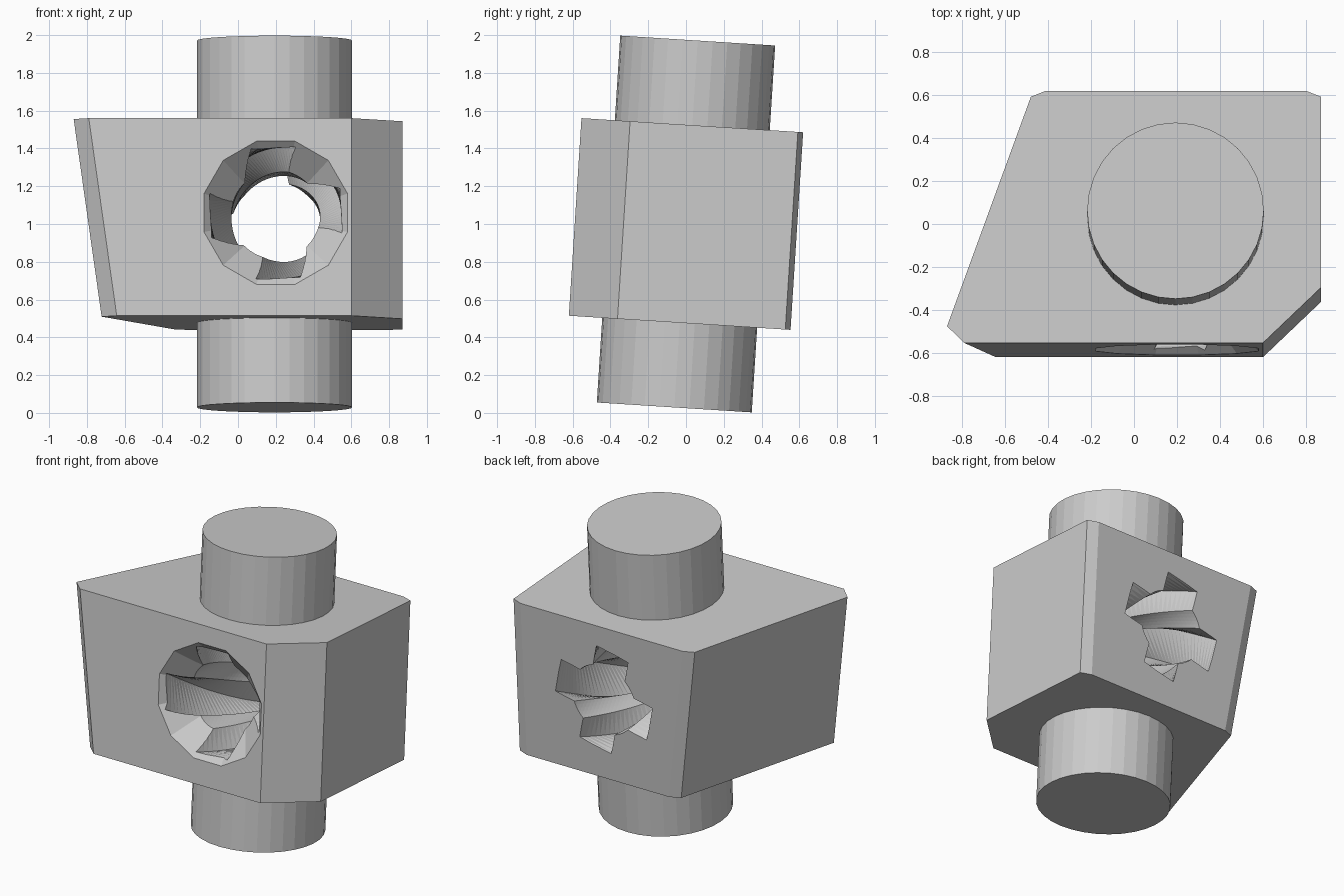
import bpy, bmesh, math
from mathutils import Matrix, Vector

if "Cube" in bpy.data.objects:
    bpy.data.objects.remove(bpy.data.objects["Cube"], do_unlink=True)

# One grey for the whole part
grey = bpy.data.materials.new("light grey")
grey.use_nodes = True
grey.diffuse_color = (0.6, 0.6, 0.6, 1)
grey.node_tree.nodes["Principled BSDF"].inputs["Base Color"].default_value = (0.6, 0.6, 0.6, 1)

# The whole model leans back slightly around its centre
LEAN = Matrix.Translation((0, 0, 1)) @ Matrix.Rotation(-math.radians(3.65), 4, 'X')
HALF_Y, HALF_Z = 0.588, 0.524
BORE = Vector((0.2, 0, 0.022))
SHAFT_X, SHAFT_R, SHAFT_END = 0.193, 0.411, 0.973


def loft(name, loops, triangulate=False):
    """Closed solid through a list of equal-length loops of points."""
    bm = bmesh.new()
    rings = [[bm.verts.new(LEAN @ Vector(p)) for p in loop] for loop in loops]
    for a, b in zip(rings, rings[1:]):
        for i in range(len(a)):
            j = (i + 1) % len(a)
            bm.faces.new((a[i], a[j], b[j], b[i]))
    bm.faces.new(rings[0][::-1])
    bm.faces.new(rings[-1])
    if triangulate:
        bmesh.ops.triangulate(bm, faces=bm.faces[:])
    bmesh.ops.recalc_face_normals(bm, faces=bm.faces[:])
    mesh = bpy.data.meshes.new(name)
    bm.to_mesh(mesh)
    bm.free()
    mesh.materials.append(grey)
    obj = bpy.data.objects.new(name, mesh)
    bpy.context.collection.objects.link(obj)
    return obj


def ring(radius, count, y, start=0.0):
    """Regular polygon around the bore axis."""
    angles = [start + math.tau * i / count for i in range(count)]
    return [BORE + Vector((radius * math.cos(t), y, radius * math.sin(t))) for t in angles]


def cut(target, cutter):
    cutter.hide_render = True
    mod = target.modifiers.new("cut", 'BOOLEAN')
    mod.operation, mod.solver, mod.object = 'DIFFERENCE', 'EXACT', cutter
    bpy.context.view_layer.objects.active = target
    bpy.ops.object.modifier_apply(modifier=mod.name)
    bpy.data.objects.remove(cutter, do_unlink=True)


# Body: plan outline with trimmed corners; the left side slants inward downward
right_side = [(0.6, -HALF_Y), (0.87, -0.33), (0.87, 0.56), (0.8, HALF_Y)]
left_side = [(-0.41, HALF_Y), (-0.48, 0.56), (-0.87, -0.51), (-0.79, -HALF_Y)]


def outline(z, inset):
    return [(x, y, z) for x, y in right_side] + [(x + inset, y, z) for x, y in left_side]


body = loft("body", [outline(-HALF_Z, 0.148), outline(HALF_Z, 0)])

# Twisted bore: a round hole with four square grooves
ARM, HALF_W, CORE = 0.345, 0.119, 0.235
edge = math.asin(HALF_W / CORE)
section = []
for k in range(4):
    turn = Matrix.Rotation(k * math.pi / 2, 2)
    pts = [(ARM, -HALF_W), (ARM, HALF_W)]
    for i in range(6):
        t = edge + (math.pi / 2 - 2 * edge) * i / 5
        pts.append((CORE * math.cos(t), CORE * math.sin(t)))
    section += [turn @ Vector(p) for p in pts]

STEPS, TWIST = 44, math.radians(103)
loops = []
for s in range(STEPS + 1):
    f = -0.04 + 1.08 * s / STEPS
    turn = Matrix.Rotation(TWIST * f, 2)
    loops.append([BORE + Vector((q.x, HALF_Y * (2 * f - 1), q.y))
                  for q in (turn @ p for p in section)])
cut(body, loft("bore_cutter", loops, True))

# Twelve-sided countersink at the front mouth
flat = 1 / math.cos(math.pi / 12)
cut(body, loft("countersink_cutter", [
    ring((0.38 - d) * flat, 12, -HALF_Y + d, math.pi / 12) for d in (-0.05, 0.2)]))

# Shaft stubs above and below
for name, side in (("upper_shaft", 1), ("lower_shaft", -1)):
    circle = [(SHAFT_R * math.cos(t), SHAFT_R * math.sin(t))
              for t in (math.tau * i / 32 for i in range(32))]
    loft(name, [[(SHAFT_X + x, y, side * z) for x, y in circle]
                for z in (HALF_Z - 0.005, SHAFT_END)])
